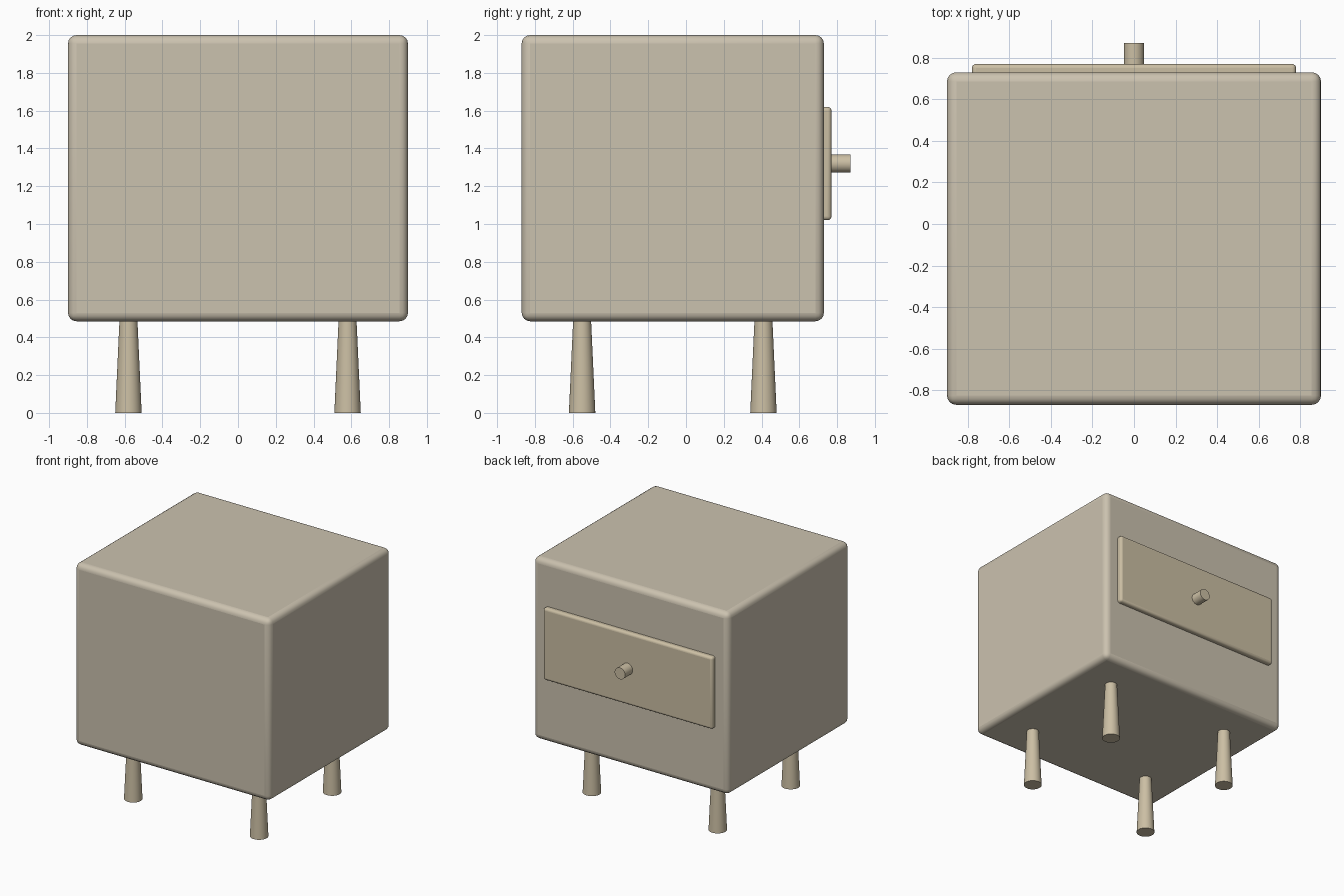
import bpy, math

if "Cube" in bpy.data.objects:
    bpy.data.objects.remove(bpy.data.objects["Cube"])

def material(name, color):
    m = bpy.data.materials.new(name)
    m.diffuse_color = (*color, 1)
    m.use_nodes = True
    m.node_tree.nodes["Principled BSDF"].inputs["Base Color"].default_value = m.diffuse_color
    return m

BODY = material("painted_body", (0.60, 0.54, 0.43))
WOOD = material("light_wood", (0.60, 0.52, 0.37))

def finish(name, mat):
    ob = bpy.context.object
    ob.name = name
    ob.data.materials.append(mat)
    bpy.ops.object.shade_smooth_by_angle(angle=math.radians(40))
    return ob

def rounded_box(name, lo, hi, radius, mat):
    bpy.ops.mesh.primitive_cube_add(size=1, location=[(a + b) / 2 for a, b in zip(lo, hi)])
    ob = bpy.context.object
    ob.scale = [b - a for a, b in zip(lo, hi)]
    bpy.ops.object.transform_apply(location=False, rotation=False, scale=True)
    bev = ob.modifiers.new("rounded_edges", 'BEVEL')
    bev.width = radius
    bev.segments = 4
    return finish(name, mat)

# Cabinet body and drawer front on the +y side
rounded_box("cabinet_body", (-0.90, -0.87, 0.485), (0.90, 0.73, 2.0), 0.045, BODY)
rounded_box("drawer_front", (-0.78, 0.69, 1.02), (0.78, 0.77, 1.62), 0.02, WOOD)

# Drawer knob
bpy.ops.mesh.primitive_cylinder_add(vertices=32, radius=0.048, depth=0.12,
                                    location=(0, 0.81, 1.32),
                                    rotation=(math.pi / 2, 0, 0))
finish("drawer_knob", WOOD)

# Four legs, wider at the floor
for side, x in (("left", -0.58), ("right", 0.58)):
    for end, y in (("front", -0.55), ("back", 0.41)):
        bpy.ops.mesh.primitive_cone_add(vertices=32, radius1=0.07, radius2=0.047,
                                        depth=0.50, location=(x, y, 0.25))
        finish(f"{end}_{side}_leg", WOOD)
